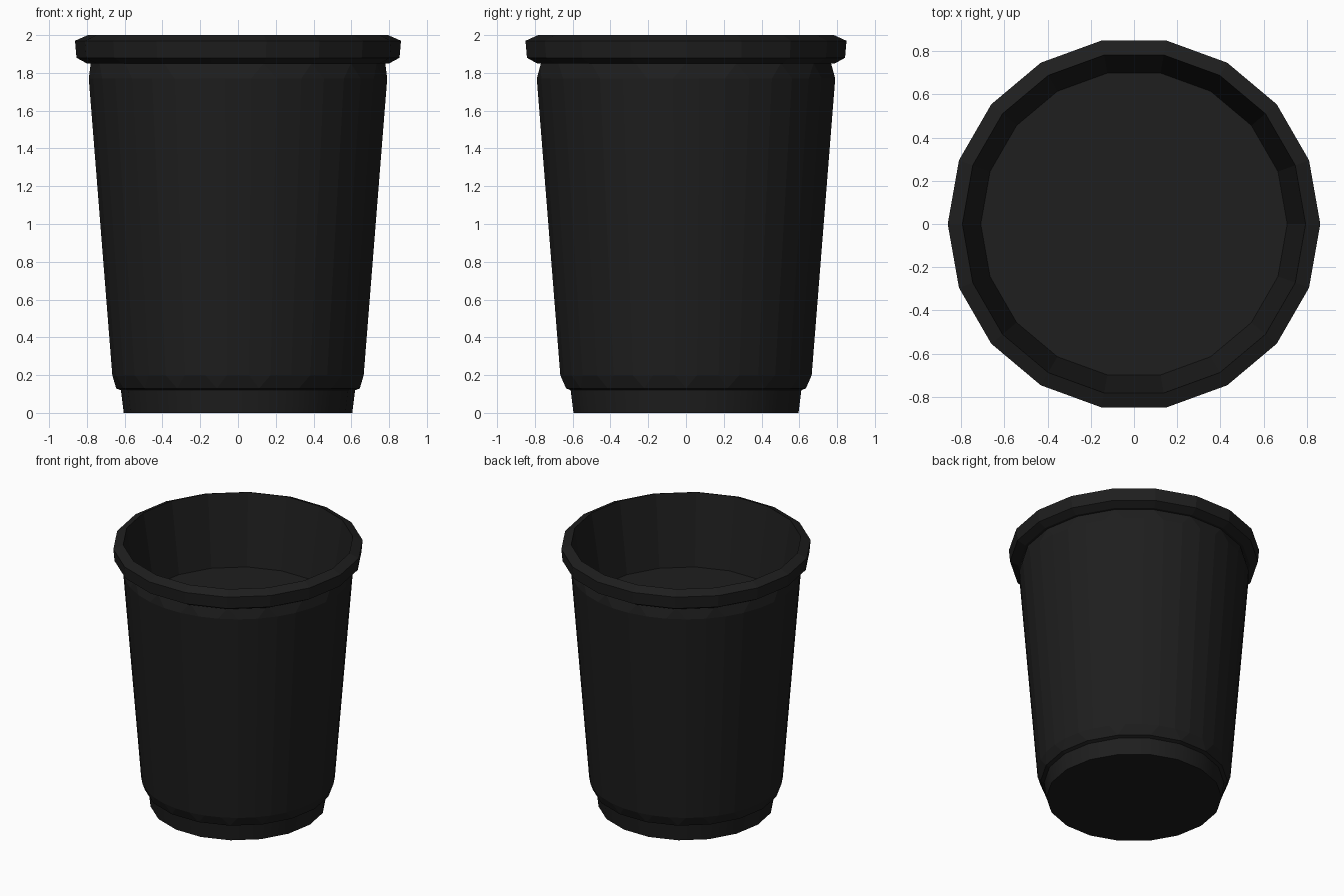
import bpy
import math

if "Cube" in bpy.data.objects:
    bpy.data.objects.remove(bpy.data.objects["Cube"])

SIDES = 18
STEP = 2 * math.pi / SIDES

black = bpy.data.materials.new("black_plastic")
black.diffuse_color = (0.013, 0.013, 0.013, 1)
black.use_nodes = True
black.node_tree.nodes["Principled BSDF"].inputs["Base Color"].default_value = black.diffuse_color


def ring(r, z, offsets=(0,)):
    """Vertices around z, one per angular offset (degrees) on every side."""
    return [(r * math.cos(k * STEP + math.radians(o)),
             r * math.sin(k * STEP + math.radians(o)), z)
            for k in range(SIDES) for o in offsets]


def make(name, verts, faces):
    mesh = bpy.data.meshes.new(name)
    mesh.from_pydata(verts, [], faces)
    mesh.materials.append(black)
    obj = bpy.data.objects.new(name, mesh)
    bpy.context.collection.objects.link(obj)
    return obj


def lathe(name, profile, cap_start=False, cap_end=False):
    """Revolve (radius, height) points, listed so the faces point outward."""
    verts, faces = [], []
    for r, z in profile:
        verts += ring(r, z)
    for i in range(len(profile) - 1):
        a, b = i * SIDES, (i + 1) * SIDES
        for k in range(SIDES):
            n = (k + 1) % SIDES
            faces.append((a + k, a + n, b + n, b + k))
    if cap_start:
        faces.append(tuple(reversed(range(SIDES))))
    if cap_end:
        last = (len(profile) - 1) * SIDES
        faces.append(tuple(range(last, last + SIDES)))
    return make(name, verts, faces)


# Foot with closed underside and small step under the wall
foot = lathe("foot", [(0.605, 0), (0.62, 0.12), (0.645, 0.13)], cap_start=True)
for p in foot.data.polygons:
    p.use_smooth = len(p.vertices) == 4 and abs(p.normal.z) < 0.5

# Fluted wall: 18-sided ends blend into 36 narrow panels
verts = (ring(0.645, 0.13) + ring(0.668, 0.20, (-5, 5))
         + ring(0.793, 1.77, (-5, 5)) + ring(0.78, 1.85))
low, high, top = SIDES, 3 * SIDES, 5 * SIDES
faces = []
for k in range(SIDES):
    n = (k + 1) % SIDES
    l0, l1, l2 = low + 2 * k, low + 2 * k + 1, low + 2 * n
    h0, h1, h2 = high + 2 * k, high + 2 * k + 1, high + 2 * n
    faces += [(k, l1, l0), (k, n, l2, l1),
              (l0, l1, h1, h0), (l1, l2, h2, h1),
              (h0, h1, top + k), (h1, h2, top + n, top + k)]
make("fluted_wall", verts, faces)

# Rim collar, inner wall and raised inner floor
lathe("rim", [(0.78, 1.85), (0.80, 1.85), (0.855, 1.88),
              (0.863, 1.97), (0.795, 2.0)])
lathe("inner_wall_and_floor", [(0.795, 2.0), (0.71, 1.47)], cap_end=True)
